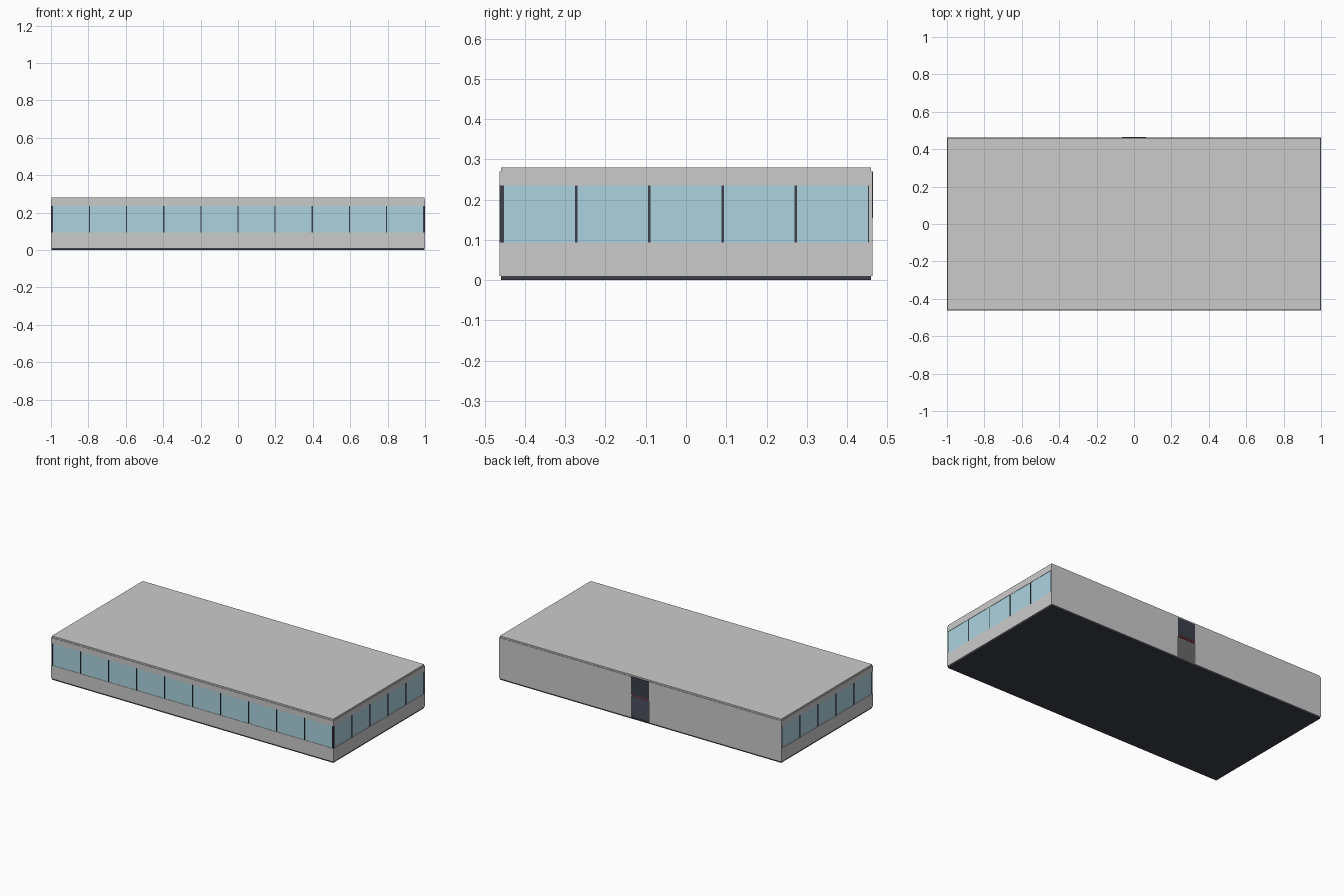
import bpy
import bmesh

if "Cube" in bpy.data.objects:
    bpy.data.objects.remove(bpy.data.objects["Cube"])


def material(name, color):
    m = bpy.data.materials.new(name)
    m.diffuse_color = (*color, 1)
    m.use_nodes = True
    m.node_tree.nodes["Principled BSDF"].inputs["Base Color"].default_value = m.diffuse_color
    return m


GLASS = material("window_glass", (0.42, 0.65, 0.74))
DARK = material("dark_metal", (0.045, 0.05, 0.07))
RED = material("red_trim", (0.6, 0.08, 0.1))


def boxes(name, spans, mat=None):
    """One object made of boxes, each given as (x0, x1, y0, y1, z0, z1)."""
    bm = bmesh.new()
    for x0, x1, y0, y1, z0, z1 in spans:
        verts = bmesh.ops.create_cube(bm, size=1)["verts"]
        for v in verts:
            v.co.x = x1 if v.co.x > 0 else x0
            v.co.y = y1 if v.co.y > 0 else y0
            v.co.z = z1 if v.co.z > 0 else z0
    me = bpy.data.meshes.new(name)
    bm.to_mesh(me)
    bm.free()
    ob = bpy.data.objects.new(name, me)
    bpy.context.collection.objects.link(ob)
    if mat:
        me.materials.append(mat)
    return ob


X, Y, T = 1.0, 0.463, 0.008            # half length, half depth, wall thickness
FLOOR, SILL, HEAD, EAVE, TOP = 0.01, 0.093, 0.235, 0.27, 0.28
DOOR = 0.063                           # half width of the doorway
xi, yi = X - T, Y - T

# Floor slab and roof slab, set in slightly from the walls
boxes("floor_slab", [(-X + .003, X - .003, -Y + .003, Y - .003, 0, FLOOR)], DARK)
boxes("roof_slab", [(-X + .003, X - .003, -Y + .003, Y - .003, EAVE, TOP)])

# Wall bands below and above the windows on the front and both ends
for name, z0, z1 in (("lower_wall", FLOOR, SILL), ("upper_wall", HEAD, EAVE)):
    boxes(name, [(-X, X, -Y, -yi, z0, z1),
                 (-X, -xi, -yi, yi, z0, z1),
                 (xi, X, -yi, yi, z0, z1)])

# Full-height back wall with a doorway
boxes("back_wall", [(-X, -DOOR, yi, Y, FLOOR, EAVE), (DOOR, X, yi, Y, FLOOR, EAVE)])

# Window panes, just behind the wall face
IN, OUT = 0.006, 0.002
boxes("front_windows", [(-xi, xi, -Y + OUT, -Y + IN, SILL, HEAD)], GLASS)
for name, s in (("left_windows", -1), ("right_windows", 1)):
    a, b = sorted((s * (X - OUT), s * (X - IN)))
    boxes(name, [(a, b, -yi, yi, SILL, HEAD)], GLASS)

# Mullions: ten bays along the front, five on each end
w = 0.003
front = [-xi + 2 * xi * i / 10 for i in range(11)]
boxes("front_mullions", [(x - w, x + w, -Y, -yi, SILL, HEAD) for x in front], DARK)
side = [-yi + 2 * yi * i / 5 for i in range(6)]
for name, x in (("left_mullions", -X), ("right_mullions", xi)):
    boxes(name, [(x, x + T, y - w, min(y + w, yi), SILL, HEAD) for y in side], DARK)

# Corner posts at the two front corners
boxes("corner_posts", [(-X + .002, -xi, -Y + .002, -yi, SILL, HEAD),
                       (xi, X - .002, -Y + .002, -yi, SILL, HEAD)], DARK)

# Half-raised roller door with a red bottom bar
boxes("roller_door", [(-DOOR, DOOR, yi, Y + .002, 0.155, EAVE)], DARK)
boxes("door_bottom_bar", [(-DOOR, DOOR, yi, Y, 0.148, 0.155)], RED)
